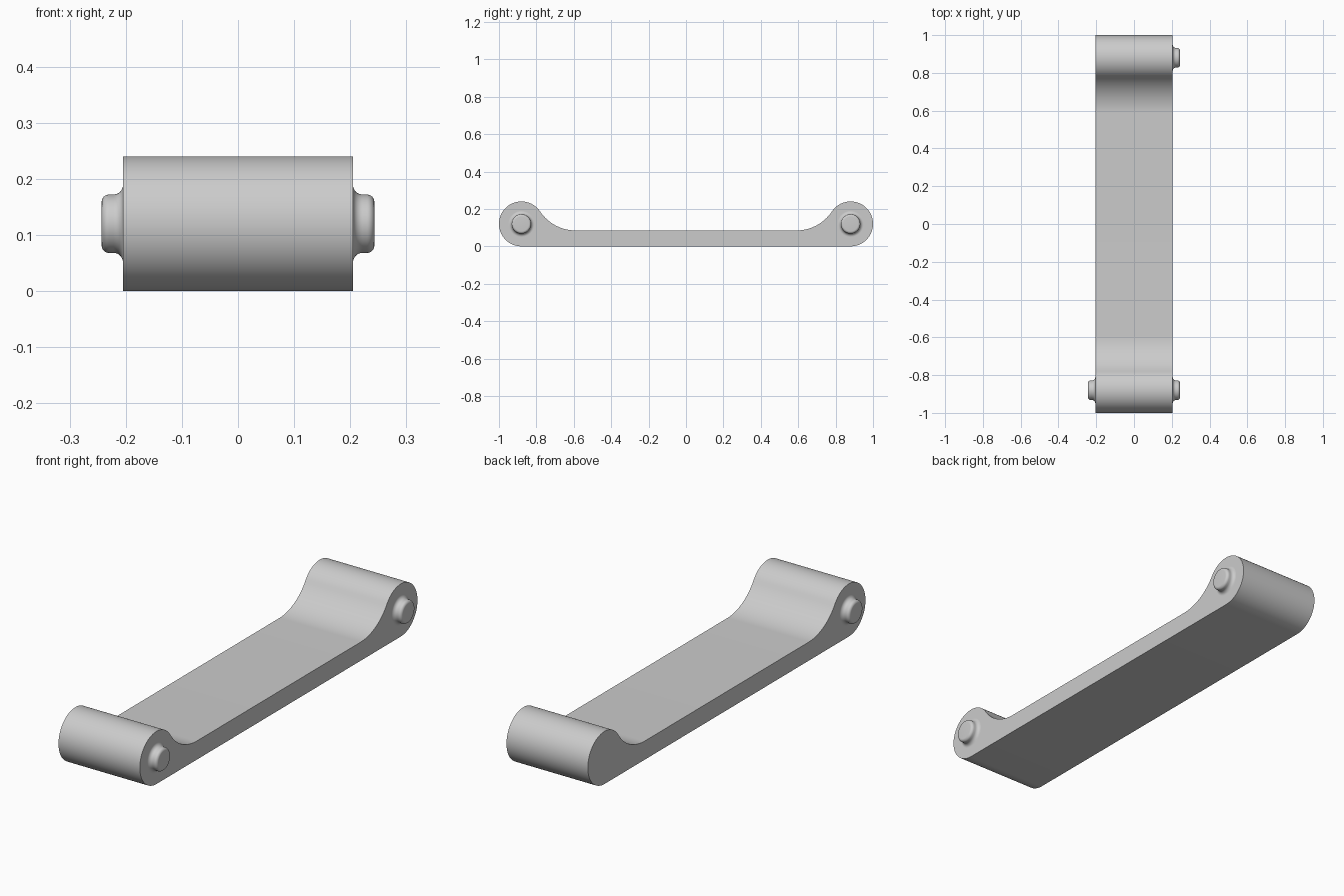
import bpy, bmesh, math
from math import sin, cos, pi, radians

cube = bpy.data.objects.get("Cube")
if cube:
    bpy.data.objects.remove(cube, do_unlink=True)

HALF_W = 0.205            # half width of the link
R_END = 0.12              # radius of the rounded ends
Y_END = 0.88              # axis of the rounded ends
BAR_TOP = 0.085           # top of the thin bar
Y_FLAT = 0.59             # where the flat top ends

grey = bpy.data.materials.new("plain_grey")
grey.use_nodes = True
colour = (0.6, 0.6, 0.6, 1)
grey.diffuse_color = colour
grey.node_tree.nodes["Principled BSDF"].inputs["Base Color"].default_value = colour


def arc(cx, cy, r, a0, a1, n):
    """Points on an arc, angles in radians."""
    return [(cx + r * cos(a0 + (a1 - a0) * i / n),
             cy + r * sin(a0 + (a1 - a0) * i / n)) for i in range(n + 1)]


def finish(name, bm):
    bmesh.ops.recalc_face_normals(bm, faces=bm.faces)
    mesh = bpy.data.meshes.new(name)
    bm.to_mesh(mesh)
    bm.free()
    mesh.materials.append(grey)
    obj = bpy.data.objects.new(name, mesh)
    bpy.context.collection.objects.link(obj)
    bpy.ops.object.select_all(action='DESELECT')
    obj.select_set(True)
    bpy.context.view_layer.objects.active = obj
    bpy.ops.object.shade_smooth_by_angle(angle=radians(30))
    return obj


# Link body: rounded ends blended into a thin bar by tangent fillets
dy, dz = Y_END - Y_FLAT, BAR_TOP - R_END
fillet = (dy**2 + dz**2 - R_END**2) / (2 * (R_END - dz))
join = math.atan2(dz + fillet, -dy)
half = arc(Y_END, R_END, R_END, -pi / 2, join, 48)
half += arc(Y_FLAT, BAR_TOP + fillet, fillet, join - pi, -pi / 2, 20)[1:]
outline = half + [(-y, z) for y, z in reversed(half)]

bm = bmesh.new()
face = bm.faces.new([bm.verts.new((-HALF_W, y, z)) for y, z in outline])
side = bmesh.ops.extrude_face_region(bm, geom=[face])
verts = [g for g in side["geom"] if isinstance(g, bmesh.types.BMVert)]
bmesh.ops.translate(bm, verts=verts, vec=(2 * HALF_W, 0, 0))
finish("link_body", bm)


# Pins: flared base, short shank and rounded tip, turned about x
def pin(name, y, direction):
    flare, tip, r, length = 0.017, 0.013, 0.052, 0.038
    profile = arc(flare, r + flare, flare, pi, 1.5 * pi, 8)
    profile += arc(length - tip, r - tip, tip, pi / 2, 0, 8)
    bm = bmesh.new()
    n = 48
    rings = [[bm.verts.new((direction * (HALF_W + x), y + q * cos(2 * pi * i / n),
                            R_END + q * sin(2 * pi * i / n))) for i in range(n)]
             for x, q in profile]
    for a, b in zip(rings, rings[1:]):
        for i in range(n):
            j = (i + 1) % n
            bm.faces.new((a[i], a[j], b[j], b[i]))
    bm.faces.new(rings[-1])
    finish(name, bm)


pin("front_left_pin", -Y_END, 1)
pin("back_left_pin", Y_END, 1)
pin("front_right_pin", -Y_END, -1)
